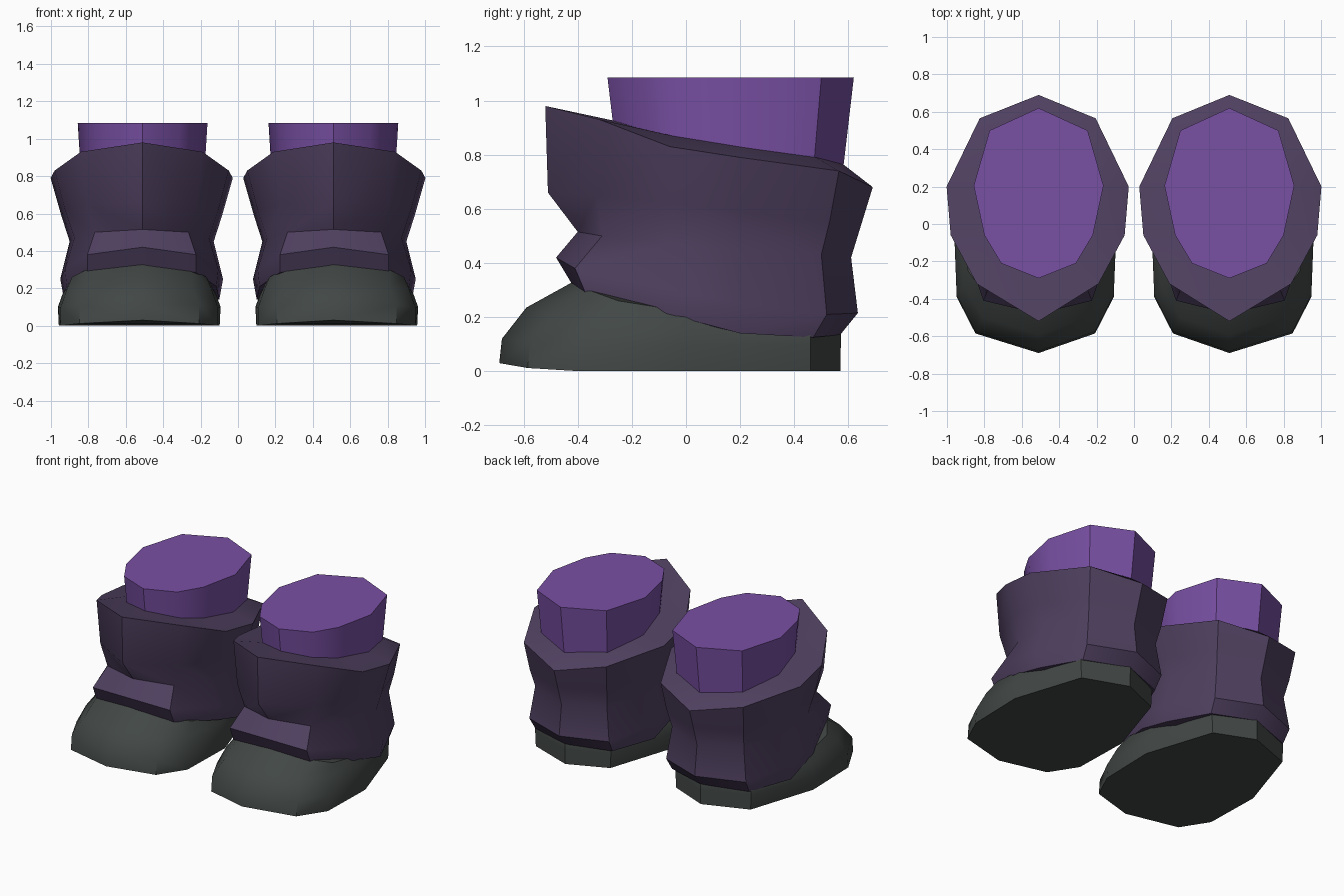
import bpy, bmesh, math

if "Cube" in bpy.data.objects:
    bpy.data.objects.remove(bpy.data.objects["Cube"])


def material(name, rgb):
    m = bpy.data.materials.new(name)
    m.diffuse_color = (*rgb, 1)
    m.use_nodes = True
    m.node_tree.nodes["Principled BSDF"].inputs["Base Color"].default_value = m.diffuse_color
    return m


PURPLE = material("trouser purple", (0.19, 0.08, 0.37))
LEATHER = material("dark plum leather", (0.078, 0.051, 0.115))
SHOE = material("charcoal shoe", (0.054, 0.064, 0.061))


def loft(name, rings, mat, side, shift=0.0, angle=40):
    """Bridge ten-sided rings; each is a half outline (width, y, z) from front to back."""
    bm = bmesh.new()
    loops = []
    for half in rings:
        pts = [(w, y, z) for w, y, z in half]
        pts += [(-w, y, z) for w, y, z in reversed(half[1:-1])]
        loops.append([bm.verts.new((side * (0.51 + w + (shift if w else 0)), y, z))
                      for w, y, z in pts])
    n = len(loops[0])
    for a, b in zip(loops, loops[1:]):
        for i in range(n):
            j = (i + 1) % n
            bm.faces.new((a[i], a[j], b[j], b[i]))
    bm.faces.new(loops[0])
    bm.faces.new(loops[-1])
    bmesh.ops.recalc_face_normals(bm, faces=bm.faces)
    mesh = bpy.data.meshes.new(name)
    bm.to_mesh(mesh)
    bm.free()
    mesh.materials.append(mat)
    ob = bpy.data.objects.new(name, mesh)
    bpy.context.collection.objects.link(ob)
    bpy.ops.object.select_all(action='DESELECT')
    ob.select_set(True)
    bpy.context.view_layer.objects.active = ob
    bpy.ops.object.shade_smooth_by_angle(angle=math.radians(angle))


# shoe: sole, toe wall, toe top, instep
shoe = [
    [(0, -.69, .03), (.32, -.585, .012), (.42, -.39, 0), (.43, 0, 0), (.28, .46, 0), (0, .57, 0)],
    [(0, -.68, .12), (.32, -.575, .11), (.42, -.38, .1), (.435, 0, .1), (.285, .46, .1), (0, .572, .1)],
    [(0, -.59, .235), (.28, -.5, .21), (.385, -.33, .2), (.41, 0, .17), (.285, .46, .14), (0, .572, .14)],
    [(0, -.40, .34), (.28, -.36, .30), (.36, -.25, .26), (.38, 0, .22), (.27, .45, .18), (0, .56, .18)],
]

# boot shaft: tucked hem, flared hem, ankle, calf, top rim, inner rim
shaft = [
    [(0, -.42, .32), (.29, -.37, .285), (.40, -.06, .21), (.415, .2, .14), (.29, .47, .125), (0, .57, .135)],
    [(0, -.48, .42), (.29, -.41, .38), (.41, -.06, .30), (.435, .2, .25), (.30, .52, .21), (0, .635, .215)],
    [(0, -.40, .515), (.25, -.31, .50), (.36, -.06, .47), (.385, .2, .45), (.27, .5, .43), (0, .61, .42)],
    [(0, -.51, .66), (.29, -.33, .65), (.41, -.06, .62), (.43, .2, .59), (.29, .53, .55), (0, .65, .55)],
    [(0, -.52, .98), (.325, -.32, .93), (.465, -.06, .83), (.487, .2, .79), (.31, .565, .74), (0, .69, .68)],
    [(0, -.24, .92), (.19, -.18, .90), (.27, -.05, .87), (.32, .2, .83), (.24, .48, .79), (0, .58, .765)],
]

# trouser leg: plain flared tube with a flat top
top = [(0, -.29, 1.085), (.20, -.21, 1.085), (.29, -.06, 1.085), (.347, .205, 1.085),
       (.262, .50, 1.085), (0, .62, 1.085)]
bottom = [(w * .93, .17 + (y - .17) * .9, .70) for w, y, z in top]

for side, label in ((-1, "left"), (1, "right")):
    loft(label + "_shoe", shoe, SHOE, side, shift=0.018)
    loft(label + "_boot_shaft", shaft, LEATHER, side, shift=0.005)
    loft(label + "_trouser_leg", [bottom, top], PURPLE, side)
